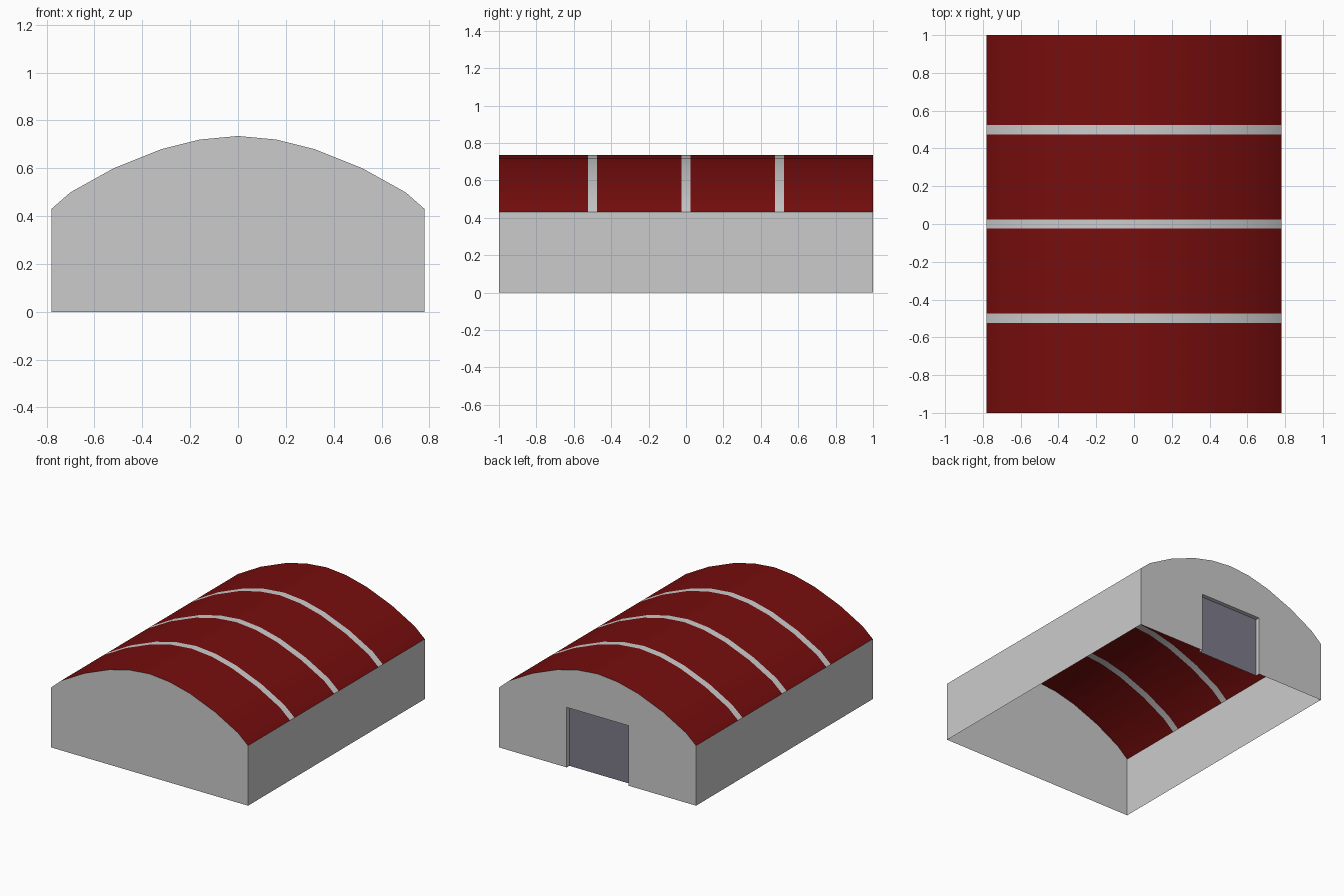
import bpy, bmesh, math

if "Cube" in bpy.data.objects:
    bpy.data.objects.remove(bpy.data.objects["Cube"])

HALF = [(0.78, 0.43), (0.70, 0.50), (0.52, 0.60), (0.32, 0.68), (0.16, 0.72)]
ARCH = HALF + [(0.0, 0.735)] + [(-x, z) for x, z in reversed(HALF)]  # right to left
W = 0.78
DOOR_W, DOOR_H, DEPTH = 0.245, 0.43, 0.03


def material(name, rgb):
    m = bpy.data.materials.new(name)
    m.diffuse_color = (*rgb, 1)
    m.use_nodes = True
    m.node_tree.nodes["Principled BSDF"].inputs["Base Color"].default_value = m.diffuse_color
    return m


GREY = material("wall_grey", (0.6, 0.6, 0.6))
RED = material("roof_red", (0.185, 0.004, 0.004))
SLATE = material("door_slate", (0.21, 0.20, 0.255))


def build(name, faces, mats):
    """faces: list of (points, material index)"""
    bm = bmesh.new()
    for pts, mi in faces:
        f = bm.faces.new([bm.verts.new(p) for p in pts])
        f.material_index = mi
    bmesh.ops.remove_doubles(bm, verts=bm.verts, dist=0.0001)
    me = bpy.data.meshes.new(name)
    bm.to_mesh(me)
    bm.free()
    for m in mats:
        me.materials.append(m)
    ob = bpy.data.objects.new(name, me)
    bpy.context.collection.objects.link(ob)
    return ob


# Curved roof: red panels separated by flush grey bands
ys = [-1.0]
for c in (-0.5, 0.0, 0.5):
    ys += [c - 0.025, c + 0.025]
ys.append(1.0)
faces = []
for j, (y0, y1) in enumerate(zip(ys, ys[1:])):
    for (xa, za), (xb, zb) in zip(ARCH, ARCH[1:]):
        faces.append(([(xa, y0, za), (xa, y1, za), (xb, y1, zb), (xb, y0, zb)], j % 2))
roof = build("roof", faces, [RED, GREY])
bpy.context.view_layer.objects.active = roof
roof.select_set(True)
bpy.ops.object.shade_smooth_by_angle(angle=math.radians(35))

# Side walls, plain front wall, back wall notched for the door (no floor)
s = ARCH[0][1]
walls = [
    ([(W, -1, 0), (W, 1, 0), (W, 1, s), (W, -1, s)], 0),
    ([(-W, 1, 0), (-W, -1, 0), (-W, -1, s), (-W, 1, s)], 0),
    ([(-W, -1, 0), (W, -1, 0)] + [(x, -1, z) for x, z in ARCH], 0),
]
notch = [(-DOOR_W, 0), (-DOOR_W, DOOR_H), (DOOR_W, DOOR_H), (DOOR_W, 0)]
outline = notch + [(W, 0)] + ARCH + [(-W, 0)]
walls.append(([(x, 1, z) for x, z in reversed(outline)], 0))
# Door reveal: jambs and lintel
yi = 1 - DEPTH
for (xa, za), (xb, zb) in zip(notch, notch[1:]):
    walls.append(([(xa, 1, za), (xa, yi, za), (xb, yi, zb), (xb, 1, zb)], 0))
build("walls", walls, [GREY])

# Recessed door panel
build("door", [([(x, yi, z) for x, z in notch], 0)], [SLATE])
